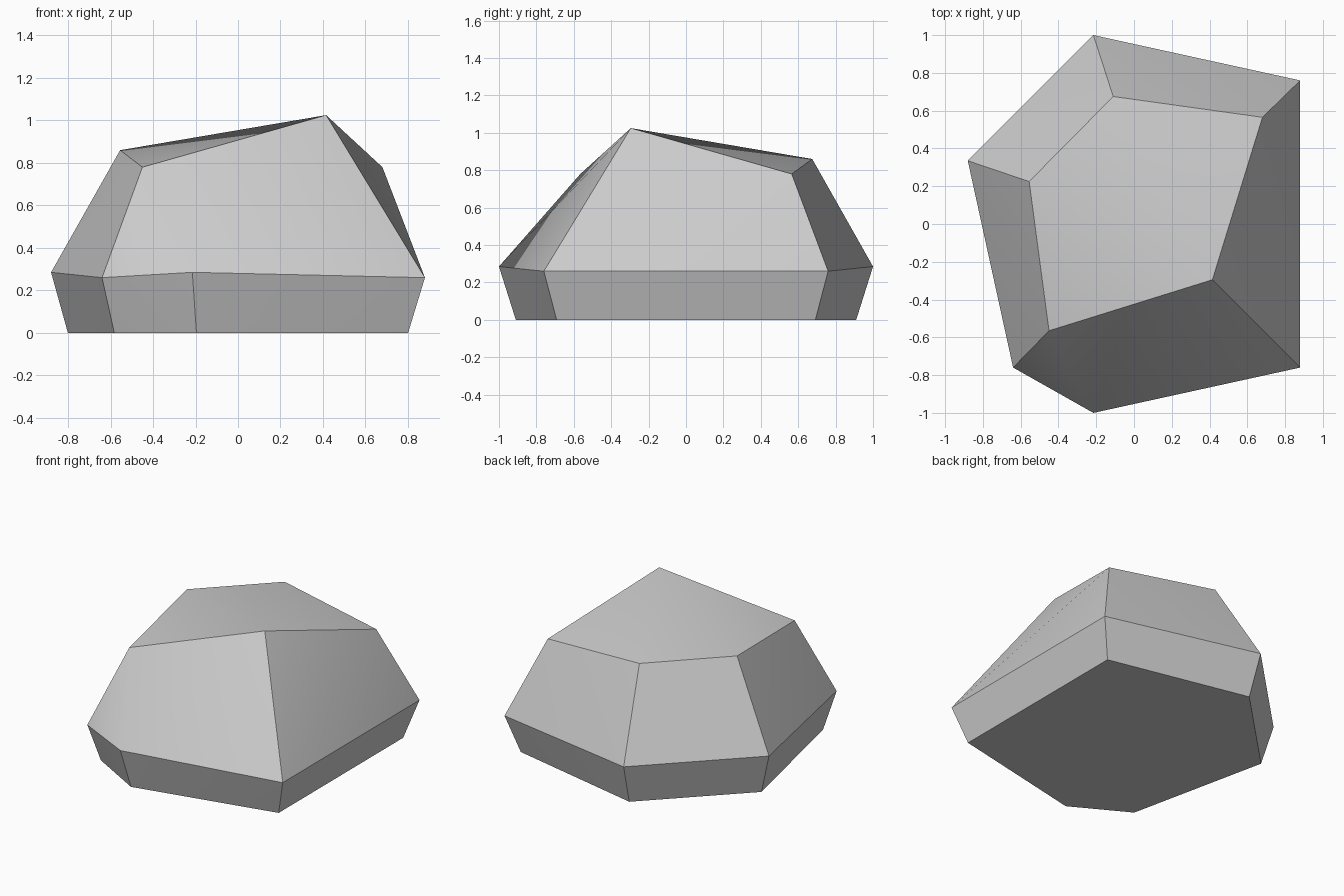
import bpy, bmesh, math

cube = bpy.data.objects.get("Cube")
if cube:
    bpy.data.objects.remove(cube, do_unlink=True)

# Single stone colour
stone = bpy.data.materials.new("stone_grey")
stone.use_nodes = True
grey = (0.6, 0.6, 0.6, 1)
stone.diffuse_color = grey
stone.node_tree.nodes["Principled BSDF"].inputs["Base Color"].default_value = grey

# Widest ring of the boulder, and the crown above it
girth = [(-0.215, 1.0, 0.285), (0.88, 0.76, 0.26), (0.88, -0.76, 0.26),
         (-0.215, -1.0, 0.285), (-0.64, -0.76, 0.26), (-0.88, 0.335, 0.285)]
crown = [(-0.11, 0.675, 0.86), (0.68, 0.565, 0.78), (0.415, -0.295, 1.025),
         (-0.45, -0.565, 0.78), (-0.555, 0.225, 0.86)]
# Foot: the widest ring drawn in and flattened on the ground
foot = [(x * 0.91, y * 0.91, 0) for x, y, z in girth]

# Faceted boulder as the hull of the three rings
bm = bmesh.new()
for p in foot + girth + crown:
    bm.verts.new(p)
bmesh.ops.convex_hull(bm, input=bm.verts[:])
bmesh.ops.recalc_face_normals(bm, faces=bm.faces[:])
mesh = bpy.data.meshes.new("boulder")
bm.to_mesh(mesh)
bm.free()
mesh.materials.append(stone)

boulder = bpy.data.objects.new("boulder", mesh)
bpy.context.collection.objects.link(boulder)
bpy.ops.object.select_all(action="DESELECT")
boulder.select_set(True)
bpy.context.view_layer.objects.active = boulder
bpy.ops.object.shade_smooth_by_angle(angle=math.radians(33))
